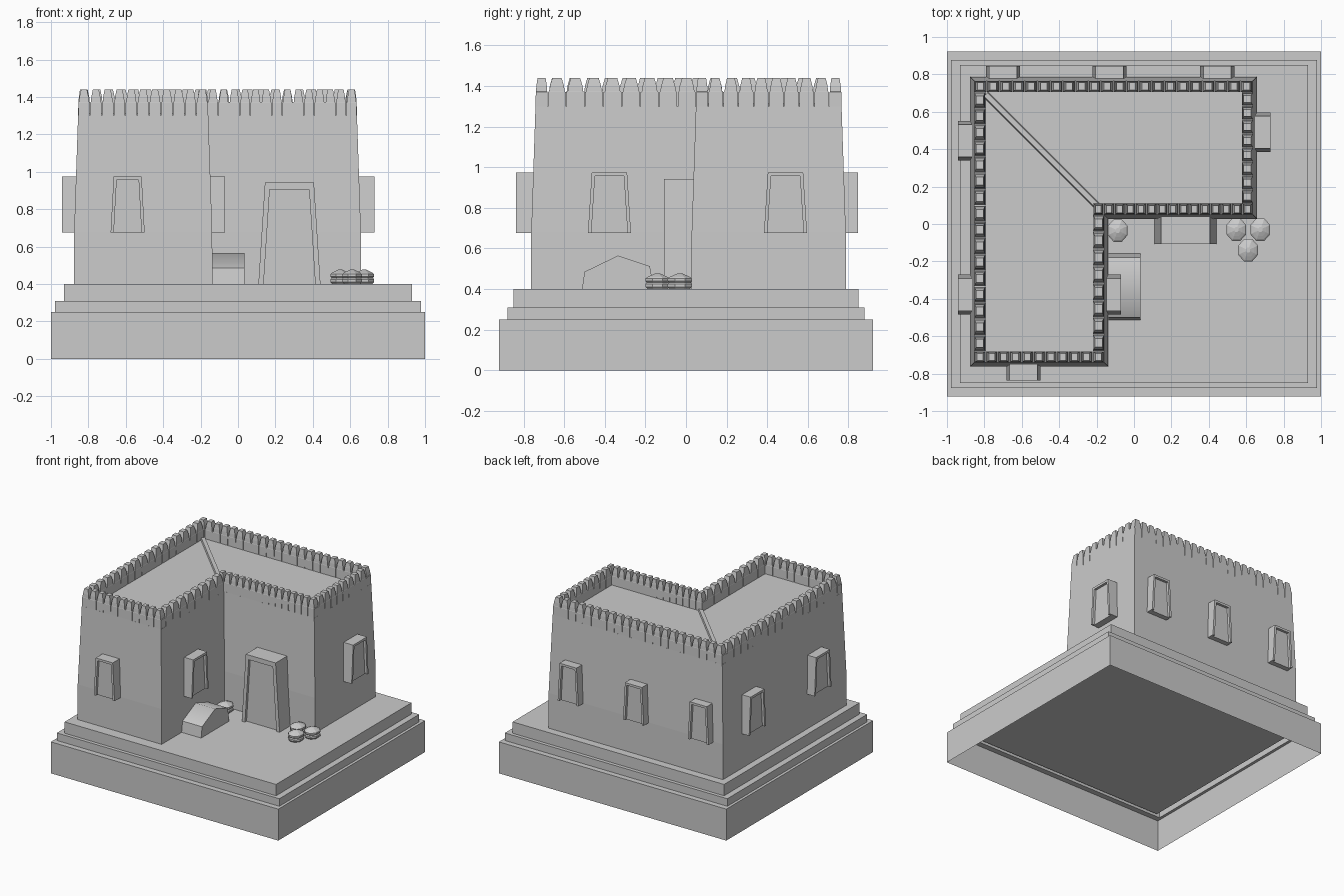
import bpy, bmesh, math
from mathutils import Matrix, Vector

if "Cube" in bpy.data.objects:
    bpy.data.objects.remove(bpy.data.objects["Cube"])


def add(name, bm):
    bmesh.ops.recalc_face_normals(bm, faces=bm.faces)
    me = bpy.data.meshes.new(name)
    bm.to_mesh(me)
    bm.free()
    ob = bpy.data.objects.new(name, me)
    bpy.context.collection.objects.link(ob)
    return ob


def loft(bm, rings, bottom=True, top=True):
    rs = [[bm.verts.new(p) for p in r] for r in rings]
    n = len(rs[0])
    for a, b in zip(rs, rs[1:]):
        for i in range(n):
            j = (i + 1) % n
            bm.faces.new((a[i], a[j], b[j], b[i]))
    if bottom:
        bm.faces.new(rs[0][::-1])
    if top:
        bm.faces.new(rs[-1])


def rect(hx, hy, z):
    return [(sx * hx, sy * hy, z) for sx, sy in ((-1, -1), (1, -1), (1, 1), (-1, 1))]


# stepped plinth, hollow underneath, with a solid deck slab
bm = bmesh.new()
loft(bm, [rect(1, .922, 0), rect(1, .922, .25), rect(.978, .878, .25), rect(.978, .878, .31),
          rect(.93, .85, .31)], bottom=False, top=False)
add("plinth_steps", bm)
bm = bmesh.new()
loft(bm, [rect(.93, .85, .25), rect(.93, .85, .40)])
add("deck", bm)

# L-shaped building with battered walls
X0, X1, X2, Y0, Y1, Y2 = -.877, -.137, .658, -.763, .027, .788
TOP = .022


def ell(i, z):
    a, b, c, d, e, f = X0 + i, X1 - i, X2 - i, Y0 + i, Y1 + i, Y2 - i
    return [(a, d, z), (b, d, z), (b, e, z), (c, e, z), (c, f, z), (a, f, z)]


bm = bmesh.new()
loft(bm, [ell(0, .40), ell(.001, .68), ell(TOP, 1.30)])
add("building", bm)

# parapet: rows of narrow blocks, each with a tapered merlon on top
T = .06


def merlon_row(name, p0, p1, inward, n):
    bm = bmesh.new()
    p0, p1, inw = Vector(p0), Vector(p1), Vector(inward)
    d = (p1 - p0).normalized()
    w = (p1 - p0).length / n
    for k in range(n):
        c = p0 + d * w * (k + .5) + inw * T / 2
        rings = []
        for z, fu, fv in ((1.295, .96, 1), (1.37, .96, .95), (1.373, .84, .92), (1.40, .76, .86), (1.44, .50, .66)):
            rings.append([(*(c + d * su * w * fu / 2 + inw * sv * T * fv / 2), z)
                          for su, sv in ((-1, -1), (1, -1), (1, 1), (-1, 1))])
        loft(bm, rings)
    add(name, bm)


A, B, C, D, E, F = X0 + TOP, X1 - TOP, X2 - TOP, Y0 + TOP, Y1 + TOP, Y2 - TOP
merlon_row("merlons_wing_front", (A, D), (B, D), (0, 1), 11)
merlon_row("merlons_wing_inner", (B, D + T), (B, E), (-1, 0), 8)
merlon_row("merlons_main_front", (B - T, E), (C, E), (0, 1), 15)
merlon_row("merlons_right", (C, E + T), (C, F - T), (-1, 0), 8)
merlon_row("merlons_back", (A, F), (C, F), (0, -1), 22)
merlon_row("merlons_left", (A, D + T), (A, F - T), (1, 0), 16)

# diagonal roof seam beam
bm = bmesh.new()
loft(bm, [rect(.42, .02, 1.295), rect(.42, .014, 1.315)])
beam = add("roof_seam_beam", bm)
beam.matrix_world = Matrix.Translation((-.495, .395, 0)) @ Matrix.Rotation(math.radians(-45), 4, 'Z')


# tapered surrounds with a slightly recessed panel; angle 0 faces the front
def surround(name, x, y, angle, wb, wt, z0, z1, side, head, depth, recess):
    k = (z1 - head - z0) / (z1 - z0)
    ib, it = wb / 2 - side, (wb + (wt - wb) * k) / 2 - side
    inner = [(ib, z0), (it, z1 - head), (-it, z1 - head), (-ib, z0)]
    prof = [(-wb / 2, z0), (-wt / 2, z1), (wt / 2, z1), (wb / 2, z0)] + inner
    place = Matrix.Translation((x, y, 0)) @ Matrix.Rotation(math.radians(angle), 4, 'Z')
    for part, pts, front in (("_frame", prof, depth), ("_panel", inner, depth - recess)):
        bm = bmesh.new()
        loft(bm, [[(u, .03, z) for u, z in pts], [(u, -front, z) for u, z in pts]])
        add(name + part, bm).matrix_world = place


windows = [("front", -.59, Y0, 0, .182, .075), ("wing_inner", X1, -.377, 90, .212, .068),
           ("right", X2, .49, 90, .212, .072), ("back_a", -.70, Y2, 180, .182, .058),
           ("back_b", -.13, Y2, 180, .182, .058), ("back_c", .445, Y2, 180, .182, .058),
           ("left_a", X0, .445, -90, .212, .064), ("left_b", X0, -.377, -90, .212, .064)]
for n, x, y, ang, w, dep in windows:
    surround("window_" + n, x, y, ang, w, w * .82, .675, .975, .017, .018, dep, .02)
surround("door", .275, Y1, 0, .332, .262, .40, .942, .028, .037, .135, .02)

# gabled bench against the wing wall, softly shaded ridge
prof = [(-.512, .40), (-.50, .485), (-.335, .565), (-.178, .513), (-.158, .40)]
bm = bmesh.new()
loft(bm, [[(-.15, y, z) for y, z in prof], [(.034, y, z) for y, z in prof]])
bench = add("bench", bm)

# eight-sided stacked bowls
bowl = [(.045, .40), (.055, .411), (.055, .425), (.049, .432), (.055, .439),
        (.055, .452), (.047, .459), (.032, .467), (.012, .476)]
for i, (x, y) in enumerate([(-.087, -.035), (.547, -.03), (.675, -.03), (.61, -.14)]):
    bm = bmesh.new()
    loft(bm, [[(x + r * 1.04 * math.cos((k + .5) * math.pi / 4),
                y + r * 1.18 * math.sin((k + .5) * math.pi / 4), z) for k in range(8)] for r, z in bowl])
    add("bowls_%d" % (i + 1), bm)

# smooth only the bench ridge
for o in bpy.context.selected_objects:
    o.select_set(False)
bench.select_set(True)
bpy.context.view_layer.objects.active = bench
bpy.ops.object.shade_smooth_by_angle(angle=math.radians(48))
